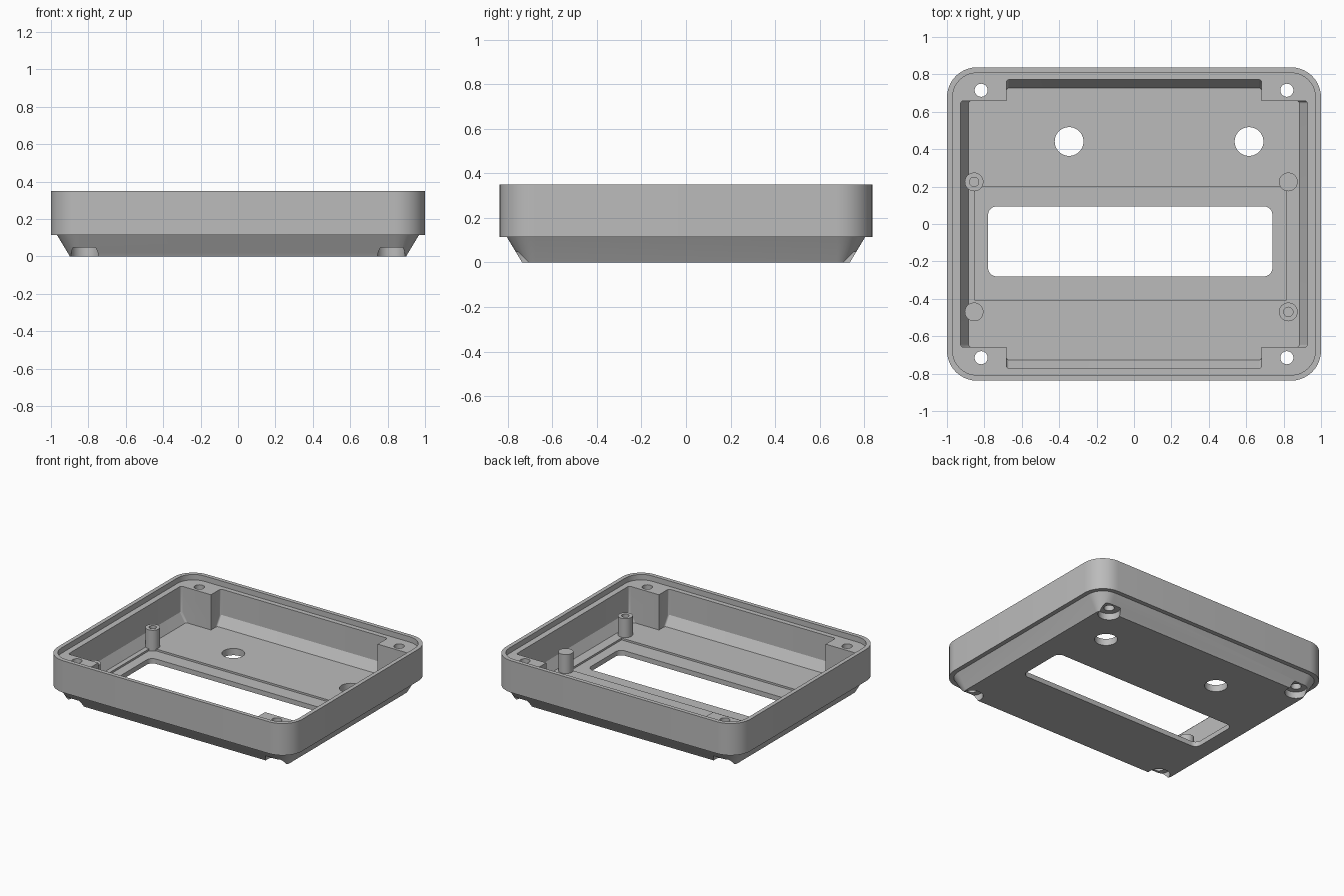
import bpy, bmesh, math

cube = bpy.data.objects.get("Cube")
if cube:
    bpy.data.objects.remove(cube, do_unlink=True)

grey = bpy.data.materials.new("light grey plastic")
grey.use_nodes = True
colour = (0.5, 0.5, 0.5, 1)
grey.diffuse_color = colour
grey.node_tree.nodes["Principled BSDF"].inputs["Base Color"].default_value = colour


def outline(hx, hy, r, steps=10):
    """Points of a rounded rectangle, counter-clockwise."""
    corners = [(1, 1), (-1, 1), (-1, -1), (1, -1)]
    pts = []
    for i, (sx, sy) in enumerate(corners):
        for k in range(steps + 1):
            a = math.radians(90) * (i + k / steps)
            pts.append((sx * (hx - r) + r * math.cos(a),
                        sy * (hy - r) + r * math.sin(a)))
    return pts


def loft(name, sections, cx=0, cy=0):
    """Closed solid through rounded rectangles (half x, half y, radius, z)."""
    bm = bmesh.new()
    rings = [[bm.verts.new((x + cx, y + cy, z)) for x, y in outline(hx, hy, r)]
             for hx, hy, r, z in sections]
    n = len(rings[0])
    for low, high in zip(rings, rings[1:]):
        for i in range(n):
            j = (i + 1) % n
            bm.faces.new((low[i], low[j], high[j], high[i]))
    bm.faces.new(rings[0][::-1])
    bm.faces.new(rings[-1])
    bmesh.ops.remove_doubles(bm, verts=bm.verts, dist=1e-5)
    bmesh.ops.recalc_face_normals(bm, faces=bm.faces)
    mesh = bpy.data.meshes.new(name)
    bm.to_mesh(mesh)
    bm.free()
    mesh.materials.append(grey)
    obj = bpy.data.objects.new(name, mesh)
    bpy.context.collection.objects.link(obj)
    return obj


def cylinder(name, r, z0, z1, cx, cy):
    return loft(name, [(r, r, r, z0), (r, r, r, z1)], cx, cy)


def select(obj):
    bpy.ops.object.select_all(action="DESELECT")
    obj.select_set(True)
    bpy.context.view_layer.objects.active = obj


def cut(target, cutter):
    cutter.hide_render = True
    mod = target.modifiers.new("cut", "BOOLEAN")
    mod.operation = "DIFFERENCE"
    mod.solver = "EXACT"
    mod.object = cutter
    select(target)
    bpy.ops.object.modifier_apply(modifier=mod.name)
    bpy.data.objects.remove(cutter, do_unlink=True)


def smooth(obj):
    select(obj)
    bpy.ops.object.shade_smooth_by_angle(angle=math.radians(25))


HX, HY, R = 1.0, 0.8375, 0.16
TOP, LEDGE, STEP, FLOOR, PANEL = 0.35, 0.31, 0.115, 0.05, 0.036


def inset(d, z):
    return (HX - d, HY - d, R - d, z)


# Case body: tapered base, undercut step and straight wall
case = loft("case_shell", [inset(0.1, 0), inset(0.095, 0.01), inset(0.032, STEP),
                           inset(0, STEP), inset(0, TOP)])

# Rim recess
cut(case, loft("rim_cutter", [inset(0.03, LEDGE), inset(0.03, TOP + 0.1)]))

# Cross-shaped cavity with sloped lower walls, leaving four corner blocks
cut(case, loft("side_cavity", [(0.885, 0.658, 0.015, FLOOR), (0.927, 0.658, 0.015, 0.12),
                               (0.927, 0.658, 0.015, TOP)]))
cut(case, loft("end_cavity", [(0.682, 0.728, 0.015, FLOOR), (0.682, 0.772, 0.015, 0.12),
                              (0.682, 0.772, 0.015, TOP)]))

# Shallow display panel recess and window
cut(case, loft("panel_cutter", [(0.832, 0.305, 0.002, PANEL),
                                (0.832, 0.305, 0.002, 0.1)], -0.018, -0.105))
cut(case, loft("window_cutter", [(0.76, 0.187, 0.045, -0.1),
                                 (0.76, 0.187, 0.045, 0.2)], -0.02, -0.093))

# Round control holes in the floor
for x in (-0.347, 0.615):
    cut(case, cylinder("control_hole", 0.077, -0.1, 0.2, x, 0.441))

# Corner screw holes with counterbores underneath
for sx in (-1, 1):
    for sy in (-1, 1):
        x, y = sx * 0.817, sy * 0.715
        cut(case, cylinder("screw_hole", 0.035, -0.1, 0.5, x, y))
        cut(case, cylinder("counterbore", 0.075, -0.1, 0.048, x, y))
smooth(case)

# Standoffs: one diagonal pair has pilot holes
for side, x in (("left", 0.825), ("right", -0.855)):
    for end, y in (("front", -0.47), ("back", 0.225)):
        r, hole, top = 0.05, 0.025, 0.19
        rings = [(r, r, r, 0.03), (r, r, r, top)]
        if (side == "left") == (end == "front"):
            rings += [(hole, hole, hole, top), (hole, hole, hole, top - 0.08)]
        smooth(loft(f"standoff_{end}_{side}", rings, x, y))
